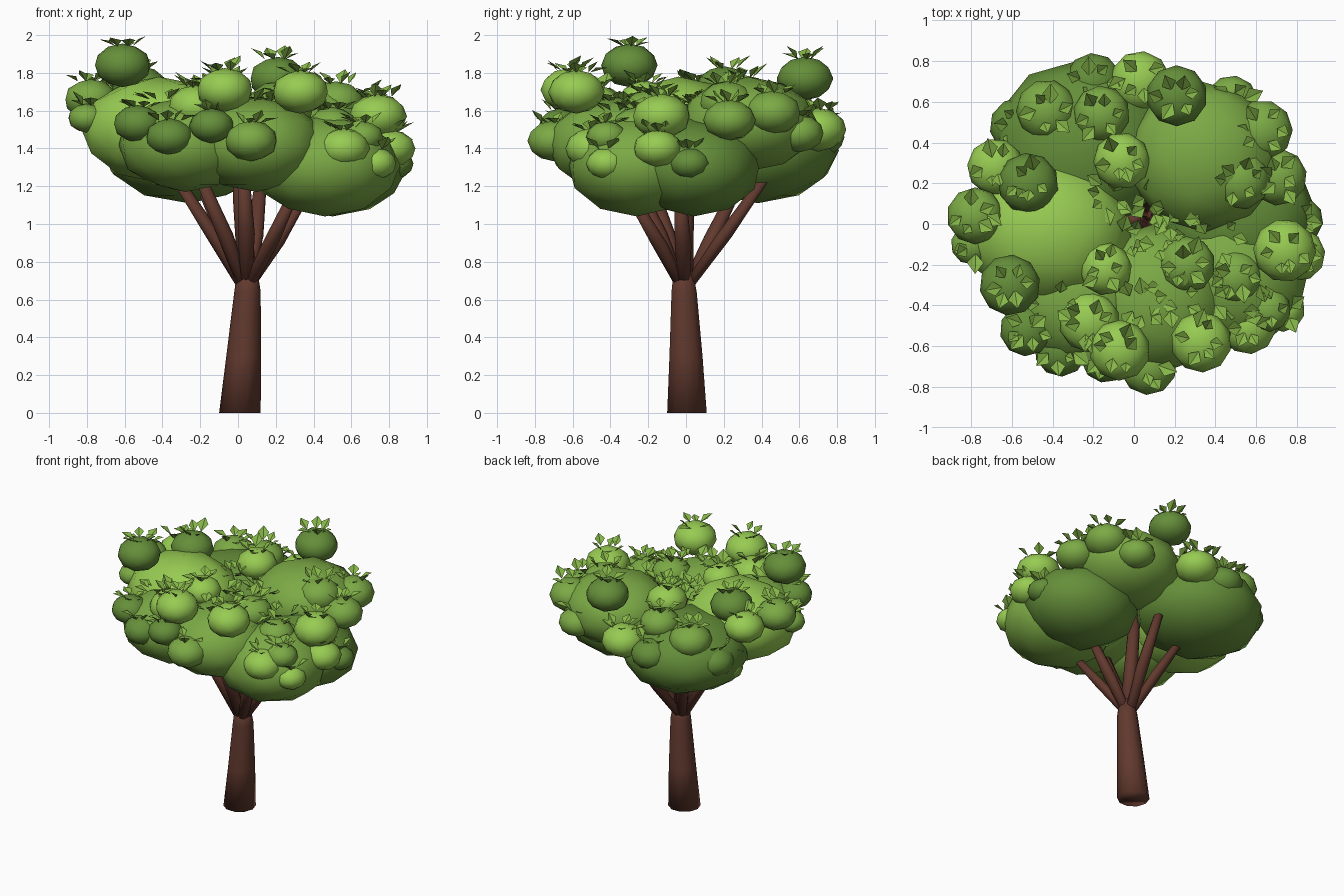
import bpy, bmesh, math, random
from mathutils import Vector, Matrix

random.seed(4)
cube = bpy.data.objects.get("Cube")
if cube:
    bpy.data.objects.remove(cube, do_unlink=True)


def material(name, colour):
    m = bpy.data.materials.new(name)
    m.use_nodes = True
    m.diffuse_color = (*colour, 1)
    m.node_tree.nodes["Principled BSDF"].inputs["Base Color"].default_value = (*colour, 1)
    return m


GREENS = {
    "dark": material("dark green", (.13, .275, .042)),
    "mid": material("mid green", (.2, .4, .06)),
    "light": material("light green", (.31, .6, .085)),
}
LEAF = material("leaf green", (.235, .46, .065))
BARK = material("brown bark", (.12, .041, .027))


def make_object(name, bm, mat, smooth=True):
    mesh = bpy.data.meshes.new(name)
    bm.to_mesh(mesh)
    bm.free()
    mesh.materials.append(mat)
    for p in mesh.polygons:
        p.use_smooth = smooth
    ob = bpy.data.objects.new(name, mesh)
    bpy.context.collection.objects.link(ob)


def blob(name, centre, radii, mat):
    bm = bmesh.new()
    bmesh.ops.create_icosphere(bm, subdivisions=2, radius=1)
    turn = Matrix.Rotation(random.uniform(0, math.tau), 4, "Z")
    bm.transform(Matrix.Translation(centre) @ Matrix.Diagonal((*radii, 1)) @ turn)
    make_object(name, bm, mat)


def limb(name, path, sides=10):
    """Tapered tube through (x, y, z, radius) points."""
    bm = bmesh.new()
    rings = []
    for x, y, z, r in path:
        rings.append([bm.verts.new((x + r * math.cos(math.tau * i / sides),
                                    y + r * math.sin(math.tau * i / sides), z))
                      for i in range(sides)])
    for low, high in zip(rings, rings[1:]):
        for i in range(sides):
            j = (i + 1) % sides
            bm.faces.new((low[i], low[j], high[j], high[i]))
    bm.faces.new(rings[0][::-1])
    bm.faces.new(rings[-1])
    make_object(name, bm, BARK)


# Trunk, central leader and fanned branches
limb("trunk", [(.01, .005, 0, .11), (.03, 0, .3, .092), (.05, -.01, .64, .07), (.05, -.015, .75, .054)])
limb("central_branch", [(.05, -.01, .7, .05), (.02, 0, 1.1, .045), (0, .02, 1.55, .035)])
for i, (x, y, z) in enumerate([(-.33, -.03, 1.25), (-.2, .28, 1.22), (.12, .4, 1.22),
                               (.34, -.03, 1.13), (.28, -.28, 1.13), (.03, -.28, 1.25),
                               (-.2, -.2, 1.25)]):
    limb(f"branch_{i + 1}", [(.04 + x * .05, -.01 + y * .05, .67, .032),
                             (.03 + x * .5, y * .5, .7 + (z - .7) * .45, .044),
                             (x, y, z, .032)], 8)

# Large foliage masses: shade, centre, radii
MASSES = [
    ("light", (-.42, -.04, 1.5), (.41, .36, .28)),
    ("mid", (.34, .33, 1.53), (.38, .37, .25)),
    ("dark", (-.26, .38, 1.39), (.45, .43, .28)),
    ("dark", (.5, .04, 1.3), (.4, .36, .26)),
    ("mid", (.46, -.26, 1.31), (.4, .37, .27)),
    ("mid", (.1, -.37, 1.42), (.36, .37, .25)),
    ("mid", (-.28, -.36, 1.42), (.36, .34, .25)),
]
for i, (shade, c, r) in enumerate(MASSES):
    blob(f"foliage_mass_{i + 1}", c, r, GREENS[shade])

# Small leafy puffs: x, y, z, radius
PUFFS = {
    "dark": [(.21, .63, 1.77, .15), (-.61, -.3, 1.84, .15), (-.52, .2, 1.72, .15),
             (-.53, -.52, 1.53, .13), (-.36, -.62, 1.46, .13), (-.14, -.66, 1.52, .12),
             (.82, .02, 1.32, .11), (-.57, .48, 1.42, .14), (-.2, .7, 1.46, .14)],
    "mid": [(.52, .22, 1.64, .15), (.26, -.2, 1.6, .14), (.5, -.26, 1.52, .13),
            (-.43, .56, 1.57, .15), (-.16, .54, 1.62, .14), (.48, .6, 1.48, .13),
            (.07, -.7, 1.44, .14), (-.8, -.1, 1.56, .1), (.63, .46, 1.59, .15),
            (.71, .23, 1.55, .14), (-.78, .04, 1.66, .14), (-.58, .34, 1.32, .11),
            (.66, -.42, 1.46, .11)],
    "light": [(.74, -.13, 1.57, .155), (.33, -.58, 1.7, .15), (.73, -.42, 1.32, .11),
              (-.07, -.62, 1.71, .15), (-.22, -.48, 1.62, .15), (-.14, -.22, 1.66, .13),
              (-.68, .28, 1.63, .14), (-.06, .31, 1.68, .14), (.03, .7, 1.5, .15),
              (.56, -.5, 1.4, .14), (.81, -.15, 1.4, .13)],
}
leaves = bmesh.new()


def leaf(base, heading, rise, size):
    """One blade folded along its midrib."""
    out = Vector((math.cos(heading) * math.cos(rise), math.sin(heading) * math.cos(rise), math.sin(rise)))
    side = Vector((-math.sin(heading), math.cos(heading), 0))
    fold = out.cross(side) * size * .12
    middle = base + out * size * .5
    root, tip = leaves.verts.new(base), leaves.verts.new(base + out * size)
    for s in (1, -1):
        edge = leaves.verts.new(middle + side * s * size * .38 + fold)
        leaves.faces.new((root, tip, edge) if s > 0 else (root, edge, tip))


def leaf_cluster(x, y, z, spread, count=6):
    for k in range(count):
        a = math.tau * k / count + random.uniform(-.3, .3)
        d = spread * random.uniform(.2, .5)
        leaf(Vector((x + d * math.cos(a), y + d * math.sin(a), z)),
             a + random.uniform(-.7, .7), random.uniform(.25, .9), random.uniform(.075, .11))


number = 0
for shade, rows in PUFFS.items():
    for x, y, z, r in rows:
        number += 1
        blob(f"leaf_puff_{number}", (x, y, z), (r, r, r * .77), GREENS[shade])
        leaf_cluster(x, y, z + r * .68, r)

# Loose leaves in the hollows of the crown
for x, y, z in [(.2, -.35, 1.65), (.05, -.4, 1.65), (.12, -.05, 1.6), (.2, .05, 1.64),
                (-.12, .12, 1.66), (.35, -.35, 1.6), (-.4, -.38, 1.66), (.4, -.08, 1.58),
                (-.05, -.08, 1.62), (.1, .12, 1.62)]:
    leaf_cluster(x, y, z, .18, 7)
make_object("leaves", leaves, LEAF, False)
